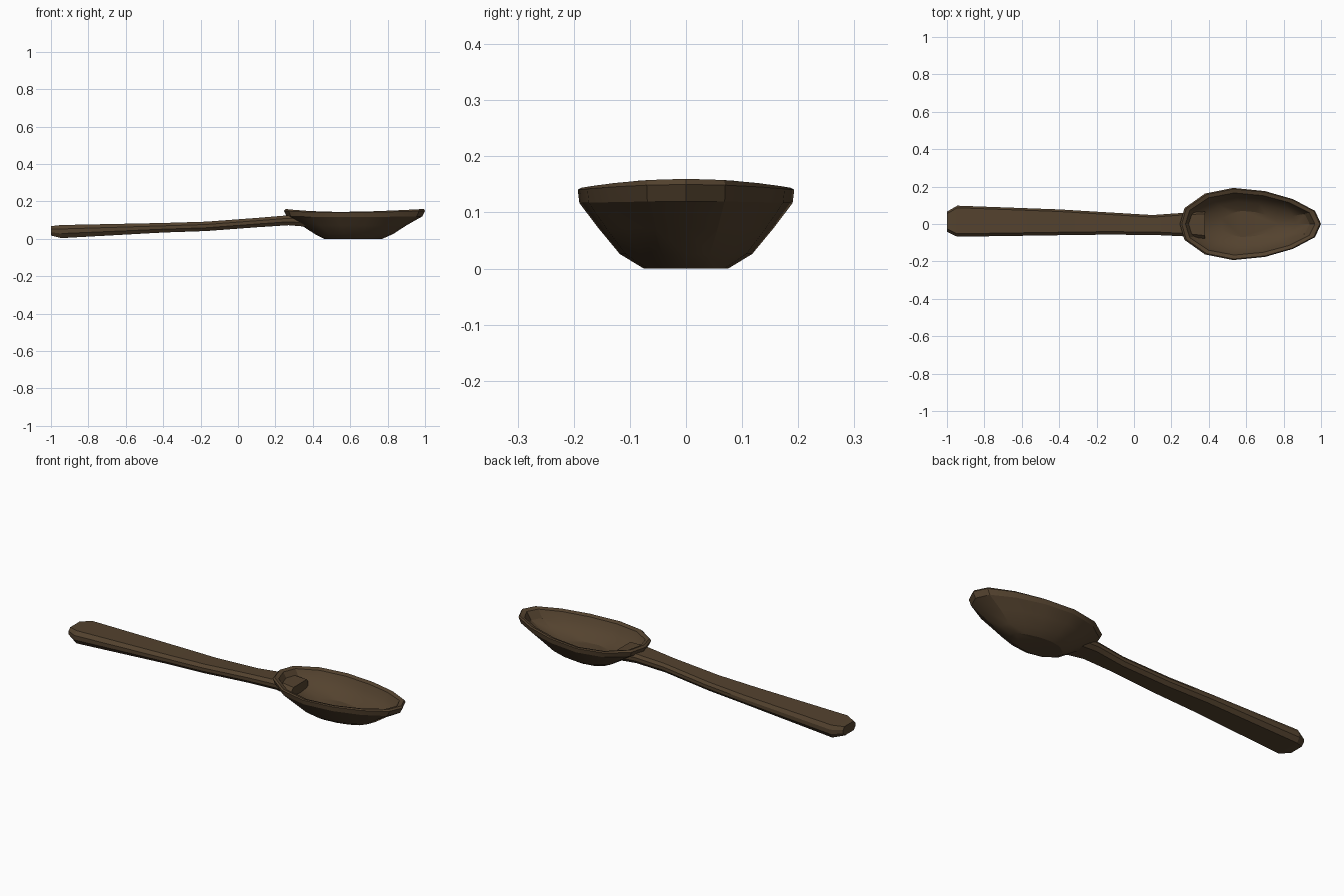
import bpy, bmesh

cube = bpy.data.objects.get("Cube")
if cube:
    bpy.data.objects.remove(cube, do_unlink=True)

wood = bpy.data.materials.new("dark_wood")
wood.use_nodes = True
colour = (0.088, 0.055, 0.028, 1)
wood.diffuse_color = colour
bsdf = next(n for n in wood.node_tree.nodes if n.type == 'BSDF_PRINCIPLED')
bsdf.inputs["Base Color"].default_value = colour
bsdf.inputs["Roughness"].default_value = 0.8


def loft(name, rings, angle):
    """Skin a row of closed rings and cap both ends."""
    bm = bmesh.new()
    loops = [[bm.verts.new(p) for p in ring] for ring in rings]
    n = len(loops[0])
    for a, b in zip(loops, loops[1:]):
        for i in range(n):
            j = (i + 1) % n
            bm.faces.new((a[i], a[j], b[j], b[i]))
    bm.faces.new(loops[0][::-1])
    bm.faces.new(loops[-1])
    bmesh.ops.recalc_face_normals(bm, faces=bm.faces)
    mesh = bpy.data.meshes.new(name)
    bm.to_mesh(mesh)
    bm.free()
    mesh.materials.append(wood)
    obj = bpy.data.objects.new(name, mesh)
    bpy.context.collection.objects.link(obj)
    bpy.ops.object.select_all(action='DESELECT')
    obj.select_set(True)
    bpy.context.view_layer.objects.active = obj
    bpy.ops.object.shade_smooth_by_angle(angle=angle)
    return obj


# Bowl outline: half of the egg-shaped rim, mirrored across y
half = [(0.27, 0.085), (0.38, 0.163), (0.53, 0.193),
        (0.70, 0.176), (0.85, 0.133), (0.968, 0.07)]
outline = ([(0.245, 0)] + half + [(1.0, 0)]
           + [(x, -y) for x, y in reversed(half)])

# Bowl rings: left end, right end, half width, height, share of rim sag
levels = [(0.46, 0.77, 0.075, 0.0, 0), (0.41, 0.83, 0.118, 0.026, 0),
          (0.34, 0.90, 0.156, 0.072, 0), (0.26, 0.985, 0.190, 0.120, 0.2),
          (0.245, 1.0, 0.193, 0.150, 0.6), (0.255, 0.993, 0.187, 0.160, 1),
          (0.275, 0.967, 0.166, 0.153, 1), (0.30, 0.94, 0.150, 0.112, 0.3),
          (0.37, 0.87, 0.118, 0.072, 0), (0.46, 0.77, 0.07, 0.045, 0)]


def bowl_ring(left, right, width, z, sag):
    ring = []
    for x, y in outline:
        t = (x - 0.245) / 0.755
        dip = 0.016 * sag * (abs(y) / 0.193) ** 2
        ring.append((left + t * (right - left), y * width / 0.193, z - dip))
    return ring


loft("spoon_bowl", [bowl_ring(*level) for level in levels], 0.45)

# Handle stations: x, front y, back y, bottom z, top z
stations = [(-1.0, -0.042, 0.066, 0.018, 0.068), (-0.945, -0.068, 0.098, 0.004, 0.074),
            (-0.40, -0.060, 0.078, 0.034, 0.085), (-0.17, -0.057, 0.064, 0.042, 0.092),
            (0.10, -0.058, 0.048, 0.062, 0.112), (0.27, -0.066, 0.060, 0.073, 0.126),
            (0.38, -0.078, 0.066, 0.064, 0.120)]


def handle_ring(x, front, back, low, high):
    h, b = high - low, 0.016
    right = [(back - b, low), (back, low + 0.35 * h),
             (back, low + 0.7 * h), (back - b * 0.7, high)]
    left = [(front + b, high), (front, low + 0.7 * h),
            (front, low + 0.35 * h), (front + b, low)]
    return [(x, y, z) for y, z in right + left]


loft("spoon_handle", [handle_ring(*s) for s in stations], 0.3)
